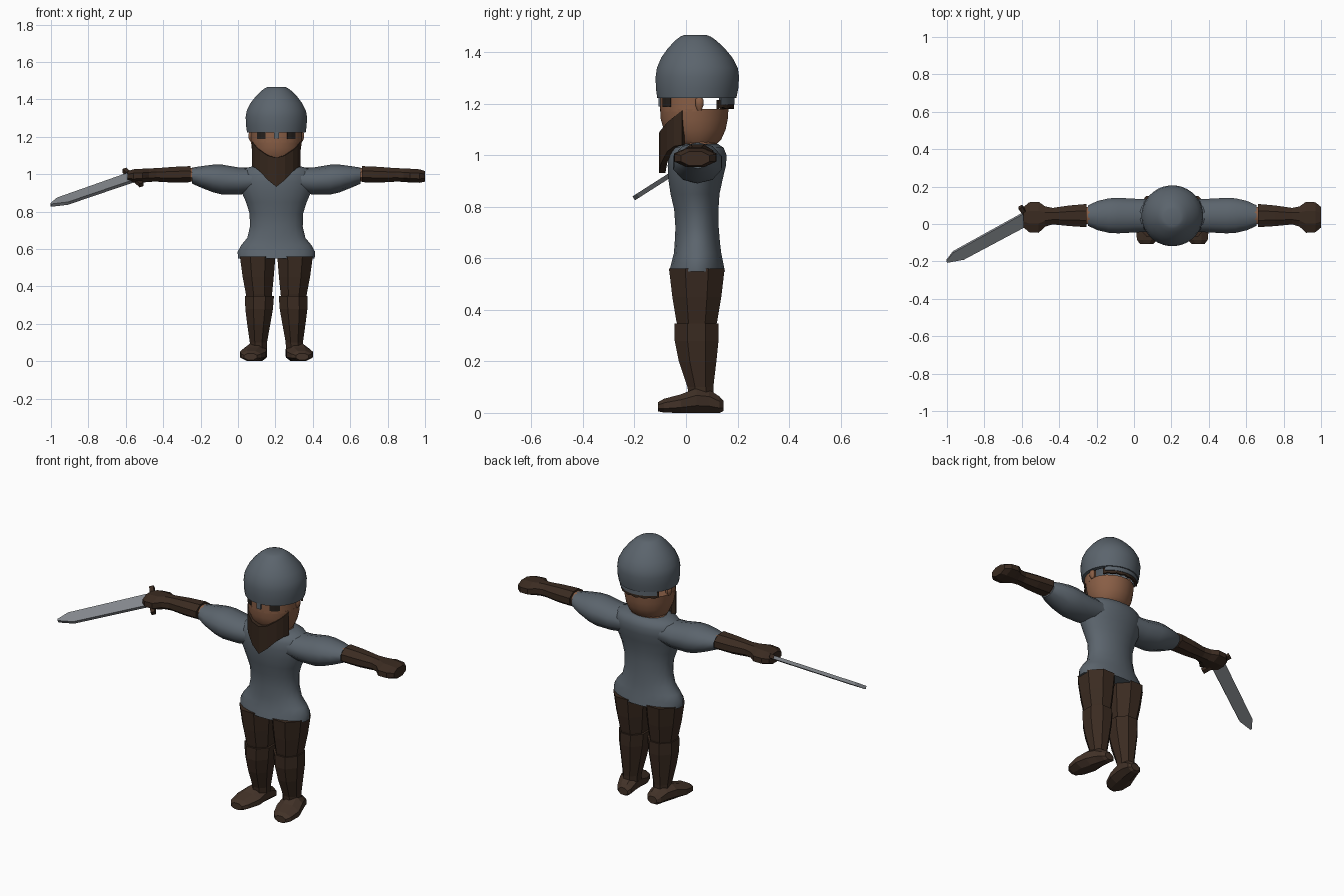
import bpy, bmesh, math
from mathutils import Vector, Matrix

CX = 0.205  # body centre line


def material(name, color):
    m = bpy.data.materials.new(name)
    m.diffuse_color = (*color, 1)
    return m


MAIL = material("steel_grey", (0.105, 0.128, 0.152))
LEATHER = material("dark_leather", (0.043, 0.024, 0.015))
SHOE = material("shoe_leather", (0.055, 0.032, 0.021))
SKIN = material("skin", (0.25, 0.112, 0.06))
HAIR = material("dark_hair", (0.036, 0.020, 0.012))
BLADE = material("blade_steel", (0.23, 0.245, 0.265))
EYE = material("eye_dark", (0.02, 0.015, 0.012))


def finish(name, bm, mat, smooth=0):
    bmesh.ops.recalc_face_normals(bm, faces=bm.faces)
    me = bpy.data.meshes.new(name)
    bm.to_mesh(me)
    bm.free()
    me.materials.append(mat)
    ob = bpy.data.objects.new(name, me)
    bpy.context.collection.objects.link(ob)
    if smooth:
        bpy.ops.object.select_all(action='DESELECT')
        ob.select_set(True)
        bpy.context.view_layer.objects.active = ob
        bpy.ops.object.shade_smooth_by_angle(angle=math.radians(smooth))
    return ob


def loft(name, axis, rings, mat, n=8, smooth=0, side=1, caps=(True, True)):
    """Rings of (position, centre1, centre2, radius1, radius2) along an axis."""
    bm = bmesh.new()
    rows = []
    for t, c1, c2, r1, r2 in rings:
        row = []
        for i in range(n):
            a = 2 * math.pi * (i + 0.5) / n
            k = 1 / math.cos(math.pi / n)
            u, v = c1 + r1 * k * math.cos(a), c2 + r2 * k * math.sin(a)
            p = {'x': (t, u, v), 'y': (u, t, v), 'z': (u, v, t)}[axis]
            row.append(bm.verts.new((CX + side * p[0], p[1], p[2])))
        rows.append(row)
    for a, b in zip(rows, rows[1:]):
        for i in range(n):
            j = (i + 1) % n
            bm.faces.new((a[i], a[j], b[j], b[i]))
    if caps[0]:
        bm.faces.new(rows[0])
    if caps[1]:
        bm.faces.new(rows[-1])
    return finish(name, bm, mat, smooth)


def arc_band(name, columns, mat, rx, ry, cy, thick, smooth=0):
    """Curved plate; columns of (degrees from the front, top, bottom)."""
    bm = bmesh.new()
    rows = []
    for deg, top, bot in columns:
        s, c = math.sin(math.radians(deg)), math.cos(math.radians(deg))
        rows.append([bm.verts.new((CX + (rx - d) * s, cy - (ry - d) * c, z))
                     for d, z in ((0, bot), (0, top), (thick, top), (thick, bot))])
    for a, b in zip(rows, rows[1:]):
        for i in range(4):
            j = (i + 1) % 4
            bm.faces.new((a[i], a[j], b[j], b[i]))
    bm.faces.new(rows[0])
    bm.faces.new(rows[-1])
    return finish(name, bm, mat, smooth)


def plate(name, outline, thick, frame, mat):
    """Flat outline extruded both ways in a local frame."""
    bm = bmesh.new()
    lo, hi = [[bm.verts.new(frame @ Vector((x, y, h))) for x, y in outline]
              for h in (-thick / 2, thick / 2)]
    n = len(outline)
    bm.faces.new(lo)
    bm.faces.new(hi)
    for i in range(n):
        j = (i + 1) % n
        bm.faces.new((lo[i], lo[j], hi[j], hi[i]))
    return finish(name, bm, mat)


# Mail shirt
loft("mail_shirt", 'z', [
    (0.55, 0, 0.043, 0.205, 0.108), (0.585, 0, 0.044, 0.207, 0.1),
    (0.62, 0, 0.045, 0.188, 0.092), (0.66, 0, 0.044, 0.155, 0.088),
    (0.72, 0, 0.043, 0.141, 0.084), (0.79, 0, 0.04, 0.143, 0.086),
    (0.85, 0, 0.035, 0.162, 0.095), (0.91, 0, 0.037, 0.188, 0.106),
    (0.96, 0, 0.042, 0.2, 0.113), (1.0, 0, 0.045, 0.2, 0.113),
    (1.03, 0, 0.046, 0.175, 0.1), (1.045, 0, 0.048, 0.115, 0.075)],
    MAIL, n=20, smooth=50)

# Neck and lower head
loft("neck", 'z', [(1.0, 0, 0.045, 0.12, 0.085), (1.052, 0, 0.045, 0.1, 0.075)],
     SKIN, n=16, smooth=40)
loft("lower_head", 'z', [
    (1.03, 0, 0.04, 0.085, 0.065), (1.06, 0, 0.038, 0.108, 0.098),
    (1.1, 0, 0.034, 0.124, 0.12), (1.14, 0, 0.032, 0.132, 0.13),
    (1.18, 0, 0.033, 0.136, 0.132)], SKIN, n=20, smooth=50)

# Face, eyes, beard
arc_band("upper_face", [(d, 1.27, 1.17) for d in range(-100, 101, 10)],
         SKIN, 0.136, 0.131, 0.031, 0.025, 40)
arc_band("beard", [(s * d, t, b) for s, d, t, b in (
    (-1, 70, 1.175, 1.04), (-1, 55, 1.15, 1.035), (-1, 40, 1.128, 1.015),
    (-1, 20, 1.1, 0.97), (1, 0, 1.088, 0.932), (1, 20, 1.1, 0.97),
    (1, 40, 1.128, 1.015), (1, 55, 1.15, 1.035), (1, 70, 1.175, 1.04))],
    HAIR, 0.138, 0.137, 0.032, 0.025)
for s, label in ((-1, "right"), (1, "left")):
    arc_band(label + "_eye", [(s * d, 1.224, 1.187) for d in (25, 36, 47)],
             EYE, 0.14, 0.135, 0.031, 0.008)
    loft(label + "_ear", 'z', [
        (1.175, 0.134, 0.052, 0.006, 0.008), (1.195, 0.138, 0.052, 0.011, 0.016),
        (1.215, 0.138, 0.052, 0.011, 0.016), (1.228, 0.136, 0.052, 0.006, 0.009)],
        SKIN, smooth=60, side=s)

# Helmet with nose guard, neck guard and hair fringe
loft("helmet", 'z', [
    (1.225, 0, 0.042, 0.157, 0.154), (1.26, 0, 0.043, 0.162, 0.16),
    (1.305, 0, 0.044, 0.164, 0.162), (1.34, 0, 0.044, 0.158, 0.157),
    (1.38, 0, 0.042, 0.138, 0.138), (1.415, 0, 0.04, 0.111, 0.111),
    (1.445, 0, 0.038, 0.081, 0.081), (1.46, 0, 0.037, 0.061, 0.061),
    (1.467, 0, 0.036, 0.045, 0.045)], MAIL, n=32, smooth=35, caps=(False, True))
arc_band("helmet_brow", [(d, 1.24, 1.222) for d in range(-180, 181, 15)],
         MAIL, 0.157, 0.154, 0.042, 0.025, 40)
arc_band("nose_guard", [(d, 1.23, 1.19) for d in (-5, 5)], MAIL, 0.15, 0.15, 0.042, 0.015)
arc_band("neck_guard", [(d, 1.23, 1.198) for d in range(130, 231, 10)],
         MAIL, 0.151, 0.147, 0.042, 0.012, 40)
arc_band("hair_fringe", [(d, 1.215, 1.18 + 0.006 * (i % 2))
                         for i, d in enumerate(range(125, 236, 10))],
         HAIR, 0.147, 0.144, 0.042, 0.012)

# Arms and legs
for s, label in ((-1, "right"), (1, "left")):
    loft(label + "_sleeve", 'x', [
        (0.08, 0.045, 0.97, 0.085, 0.06), (0.2, 0.045, 0.963, 0.09, 0.069),
        (0.29, 0.045, 0.971, 0.095, 0.076), (0.34, 0.045, 0.977, 0.092, 0.07),
        (0.4, 0.045, 0.985, 0.078, 0.055), (0.45, 0.045, 0.992, 0.055, 0.041)],
        MAIL, n=10, smooth=50, side=s)
    loft(label + "_wrist", 'x', [
        (0.42, 0.045, 0.995, 0.045, 0.036), (0.48, 0.045, 0.998, 0.047, 0.037)],
        SKIN, smooth=50, side=s)
    loft(label + "_glove", 'x', [
        (0.458, 0.045, 1.0, 0.062, 0.043), (0.55, 0.044, 0.997, 0.055, 0.042),
        (0.64, 0.042, 0.996, 0.044, 0.036), (0.68, 0.04, 0.995, 0.054, 0.036),
        (0.715, 0.036, 0.992, 0.083, 0.037), (0.765, 0.036, 0.99, 0.08, 0.036),
        (0.795, 0.036, 0.988, 0.055, 0.028)], LEATHER, side=s)
    loft(label + "_trouser_leg", 'z', [
        (0.32, 0.092, 0.042, 0.065, 0.07), (0.36, 0.093, 0.042, 0.07, 0.08),
        (0.45, 0.097, 0.042, 0.083, 0.095), (0.56, 0.1, 0.042, 0.095, 0.108)],
        LEATHER, side=s)
    loft(label + "_boot_shaft", 'z', [
        (0.06, 0.096, 0.058, 0.045, 0.048), (0.1, 0.096, 0.056, 0.046, 0.05),
        (0.2, 0.094, 0.045, 0.062, 0.073), (0.28, 0.092, 0.041, 0.074, 0.085),
        (0.348, 0.09, 0.041, 0.077, 0.085)], LEATHER, side=s)
    loft(label + "_shoe", 'y', [
        (-0.108, 0.138, 0.024, 0.034, 0.018), (-0.085, 0.135, 0.028, 0.054, 0.027),
        (-0.02, 0.125, 0.036, 0.07, 0.036), (0.04, 0.113, 0.048, 0.062, 0.048),
        (0.09, 0.102, 0.045, 0.052, 0.045), (0.13, 0.095, 0.032, 0.043, 0.032),
        (0.145, 0.093, 0.027, 0.028, 0.02)], SHOE, side=s)

# Sword held in the right fist
hand, tip = Vector((-0.565, 0.035, 0.985)), Vector((-1.0, -0.2, 0.835))
length = (tip - hand).length
d = (tip - hand).normalized()
w = (Vector((1, 0, 0)) - d * d.x).normalized()
nrm = d.cross(w)
frame = Matrix.Translation(hand) @ Matrix((d, w, nrm)).transposed().to_4x4()
plate("sword_blade", [(-0.02, -0.038), (length - 0.06, -0.033), (length, -0.006),
                      (length, 0.004), (length - 0.085, 0.035), (-0.02, 0.038)],
      0.018, frame, BLADE)
plate("sword_guard", [(-0.012, -0.08), (0.012, -0.08), (0.012, 0.092), (-0.012, 0.092)],
      0.024, frame, LEATHER)
